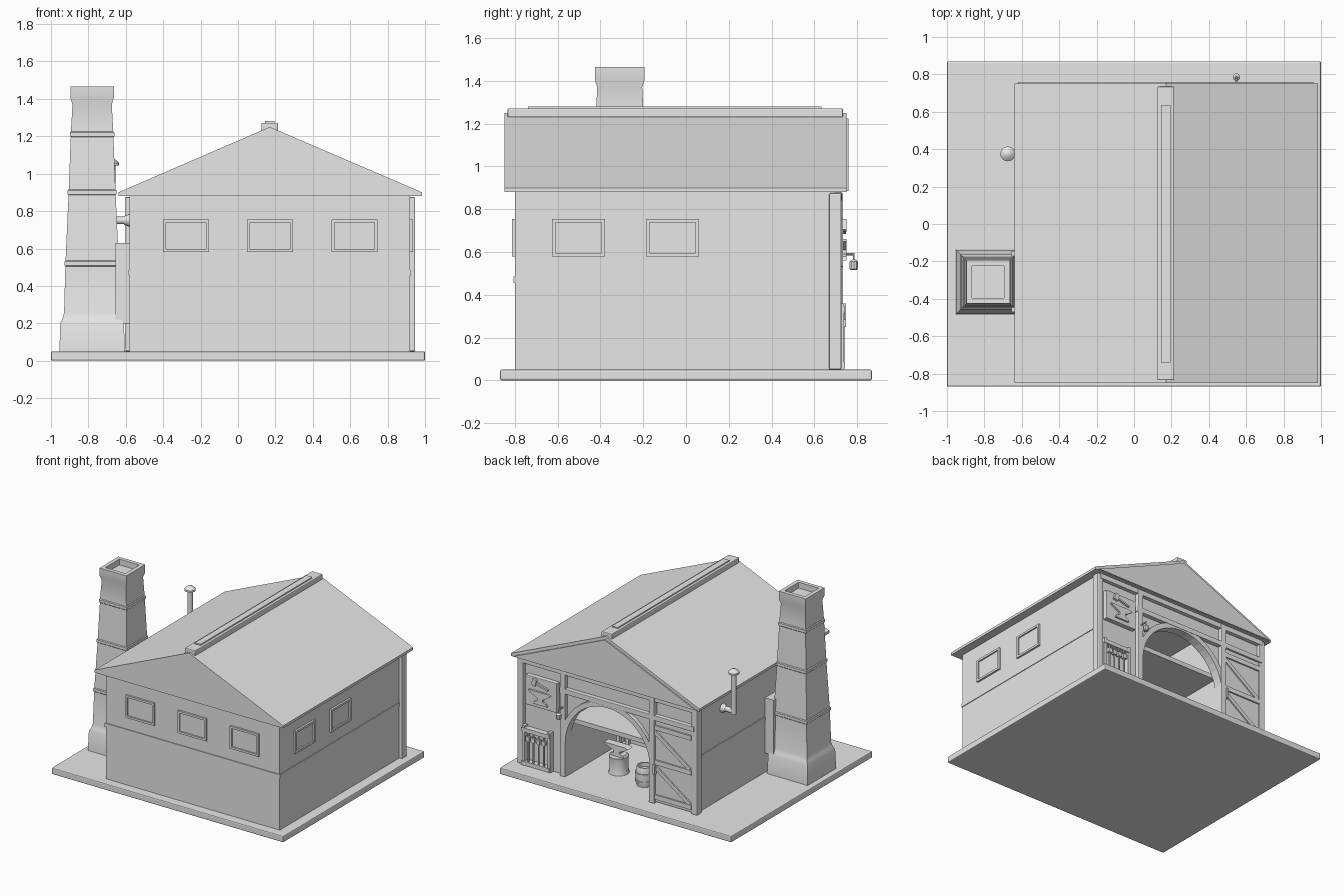
import bpy, bmesh, math
from mathutils import Matrix, Vector

cube = bpy.data.objects.get("Cube")
if cube:
    bpy.data.objects.remove(cube, do_unlink=True)

grey = bpy.data.materials.new("plain_grey")
grey.use_nodes = True
grey.diffuse_color = (0.8, 0.8, 0.8, 1)
grey.node_tree.nodes["Principled BSDF"].inputs["Base Color"].default_value = (0.8, 0.8, 0.8, 1)


def finish(name, bm, bevel=0, smooth=False):
    bmesh.ops.recalc_face_normals(bm, faces=bm.faces)
    me = bpy.data.meshes.new(name)
    bm.to_mesh(me)
    bm.free()
    me.materials.append(grey)
    ob = bpy.data.objects.new(name, me)
    bpy.context.collection.objects.link(ob)
    if bevel:
        mod = ob.modifiers.new("Bevel", "BEVEL")
        mod.width = bevel
        mod.segments = 2
    if smooth:
        bpy.ops.object.select_all(action="DESELECT")
        ob.select_set(True)
        bpy.context.view_layer.objects.active = ob
        bpy.ops.object.shade_smooth_by_angle(angle=math.radians(35))
    return ob


def box(name, x, y, z, bevel=0):
    """Box from (min, max) pairs."""
    bm = bmesh.new()
    bmesh.ops.create_cube(bm, size=1)
    for v in bm.verts:
        for i, (lo, hi) in enumerate((x, y, z)):
            v.co[i] = hi if v.co[i] > 0 else lo
    return finish(name, bm, bevel)


def prism(name, pts, y0, y1):
    """Outline in x, z pushed along y."""
    bm = bmesh.new()
    face = bm.faces.new([bm.verts.new((x, y0, z)) for x, z in pts])
    out = bmesh.ops.extrude_face_region(bm, geom=[face])
    for v in out["geom"]:
        if isinstance(v, bmesh.types.BMVert):
            v.co.y = y1
    return finish(name, bm)


def rod(name, a, b, r1, r2=None, sides=16):
    """Round bar between two points."""
    a, b = Vector(a), Vector(b)
    d = b - a
    bm = bmesh.new()
    turn = d.to_track_quat("Z", "Y").to_matrix().to_4x4()
    bmesh.ops.create_cone(bm, cap_ends=True, segments=sides, radius1=r1,
                          radius2=r1 if r2 is None else r2, depth=d.length,
                          matrix=Matrix.Translation((a + b) / 2) @ turn)
    return finish(name, bm, smooth=True)


def plank(name, a, b, w, y0, y1):
    """Slanted board in the x, z plane."""
    a, b = Vector(a), Vector(b)
    n = (b - a).normalized().orthogonal() * w / 2
    return prism(name, [a + n, b + n, b - n, a - n], y0, y1)


def stack(name, cx, cy, rings, sides, turn=0.0):
    """Loft of regular rings; each ring is (z, radius)."""
    bm = bmesh.new()
    loops = []
    for z, r in rings:
        angles = [turn + math.tau * i / sides for i in range(sides)]
        loops.append([bm.verts.new((cx + r * math.cos(t), cy + r * math.sin(t), z)) for t in angles])
    for lo, hi in zip(loops, loops[1:]):
        for i in range(sides):
            j = (i + 1) % sides
            bm.faces.new((lo[i], lo[j], hi[j], hi[i]))
    bm.faces.new(loops[0])
    bm.faces.new(loops[-1])
    return finish(name, bm, smooth=True)


# Ground slab
box("ground_slab", (-1, 1), (-.87, .87), (0, .05), .008)

# Walls: solid front half, hollow workshop behind an arched doorway
W0, W1, D0, D1, TOP = -.58, .92, -.2, .53, .885
CX, SPRING, R = (D0 + D1) / 2, .32, (D1 - D0) / 2


def arc(r, n=20):
    return [(CX - r * math.cos(math.pi * i / n), SPRING + r * math.sin(math.pi * i / n)) for i in range(n + 1)]


def wall_outline(opening):
    return [(W0, .05), (D0, .05)] + opening + [(D1, .05), (W1, .05), (W1, TOP), (W0, TOP)]


box("front_wall", (W0, W1), (-.8, 0), (.05, TOP))
prism("workshop_walls", wall_outline([(D0, .86), (D1, .86)]), 0, .66)
prism("arched_back_wall", wall_outline(arc(R)), .66, .7)
prism("arch_trim", arc(R) + arc(R + .04)[::-1], .69, .73)
box("loft_floor", (D0, D1), (0, .66), (.45, .485))
box("front_band", (W0 - .005, W1 + .005), (-.806, -.79), (.455, .485))
for s, x in (("left", W1), ("right", W0)):
    box(s + "_band", (x - .005, x + .005), (-.8, .68), (.455, .485))

# Timber frame on the back
for s, x in (("left", .92), ("right", -.58)):
    box(s + "_corner_post", (x - .025, x + .027), (.67, .727), (.05, .875), .006)
for s, x in (("left", D1), ("right", D0 - .04)):
    box(s + "_door_post", (x, x + .045), (.68, .735), (.05, .875), .004)
box("lintel", (W0, .58), (.69, .733), (.695, .735), .004)
box("top_beam", (W0, W1), (.69, .73), (.84, .88), .004)

# Roof with ridge cap
prism("roof", [(-.64, .88), (.985, .88), (.985, .9), (.17, 1.25), (-.64, .9)], -.85, .75)
prism("back_gable_panel", [(-.62, .885), (.96, .885), (.17, 1.225)], .74, .76)
box("ridge_cap", (.125, .215), (-.835, .735), (1.23, 1.272), .006)
box("ridge_strip", (.145, .195), (-.74, .635), (1.26, 1.281))

# Windows
def window(name, axis, c, wall, out):
    def part(label, a, z, depth):
        span = tuple(sorted((wall - out * .01, wall + out * depth)))
        x, y = (a, span) if axis == "x" else (span, a)
        box(name + label, x, y, z)
    h = .123
    for lo, hi in ((c - h, c - h + .016), (c + h - .016, c + h)):
        part("_frame_side", (lo, hi), (.58, .755), .015)
    for lo, hi in ((.58, .596), (.739, .755)):
        part("_frame_rail", (c - h, c + h), (lo, hi), .015)
    part("_pane", (c - h, c + h), (.585, .75), .004)


for c in (-.278, .172, .622):
    window("front_window", "x", c, -.8, -1)
for c in (-.503, -.063):
    window("left_window", "y", c, W1, 1)

# Square chimney with bands, hollow top and a duct into the wall
half = [(.05, .175), (.2, .17), (.225, .158), (.255, .15)]
for z, h in ((.52, .143), (.9, .126), (1.21, .114)):
    half += [(z - .015, h), (z - .01, h + .005), (z + .01, h + .005), (z + .015, h - .001)]
half += [(1.37, .105), (1.405, .116), (1.465, .116), (1.465, .086), (1.42, .086)]
stack("chimney", -.78, -.31, [(z, h * math.sqrt(2)) for z, h in half], 4, math.pi / 4)
box("chimney_duct", (-.655, -.57), (-.47, -.145), (.2, .63))

# Stove pipe
PX, PY = -.675, .375
rod("pipe_elbow", (W0, PY, .75), (PX, PY, .75), .02)
rod("pipe_flange", (W0, PY, .75), (W0 - .03, PY, .75), .035, .022)
rod("pipe_riser", (PX, PY, .73), (PX, PY, 1.06), .02)
stack("pipe_cap", PX, PY, [(1.045, .04), (1.058, .04), (1.075, .02), (1.08, .006)], 16)

# Barn door with braces
box("barn_door", (-.555, -.2), (.695, .718), (.06, .695))
for z in (.1, .37, .64):
    box("door_rail", (-.555, -.2), (.71, .73), (z - .018, z + .018))
for z0, z1 in ((.12, .35), (.39, .62)):
    plank("door_brace", (-.54, z0), (-.215, z1), .03, .71, .728)
box("door_handle", (-.25, -.235), (.71, .748), (.28, .36))

# Plaque with an anvil and hammer in relief
box("plaque", (.6, .87), (.69, .735), (.53, .76), .004)
anvil = [(-.06, 0), (.06, 0), (.05, .02), (.025, .03), (.025, .05), (.06, .07), (.1, .09),
         (.1, .1), (-.06, .1), (-.09, .09), (-.05, .06), (-.025, .05), (-.025, .03), (-.05, .02)]
prism("plaque_anvil", [(.735 + x, .56 + z) for x, z in anvil], .73, .75)
plank("hammer_handle", (.67, .69), (.79, .725), .014, .73, .748)
plank("hammer_head", (.795, .7), (.78, .75), .034, .73, .752)

# Tool rack
for z in (.07, .33):
    box("rack_rail", (.66, .9), (.69, .745), (z - .015, z + .015))
for x in (.665, .885):
    box("rack_side", (x - .012, x + .012), (.69, .74), (.05, .36))
for i in range(4):
    x = .71 + i * .045
    rod("rack_tool", (x, .735, .08), (x, .735, .33), .007, sides=8)
    box("tool_head", (x - .016, x + .016), (.725, .748), (.25, .285))

# Hanging lantern
LX, LY = .548, .785
rod("lantern_arm", (LX, .72, .59), (LX, LY, .59), .006, sides=8)
rod("lantern_hook", (LX, LY, .55), (LX, LY, .595), .004, sides=8)
stack("lantern", LX, LY, [(.515, .015), (.52, .02), (.555, .02), (.565, .008)], 10)

# Workshop contents
stack("stump", .27, .44, [(.05, .075), (.07, .07), (.16, .068), (.18, .072)], 16)
prism("anvil", [(.27 + x * 1.1, .18 + z * .85) for x, z in anvil], .41, .47)
stack("barrel", 0, .51, [(.05, .055), (.11, .066), (.18, .06), (.2, .055), (.2, .046), (.17, .046)], 16)
for z in (.08, .14):
    stack("barrel_hoop", 0, .51, [(z, .067), (z + .015, .068)], 16)
box("forge_hearth", (D0, -.02), (.02, .3), (.05, .2))
box("workbench", (.12, .5), (.01, .16), (.17, .19))
for x in (.14, .48):
    for y in (.03, .14):
        box("bench_leg", (x - .012, x + .012), (y - .012, y + .012), (.05, .17))
for i in range(4):
    x = .2 + i * .07
    box("wall_tool", (x - .012, x + .012), (0, .02), (.22, .36))
